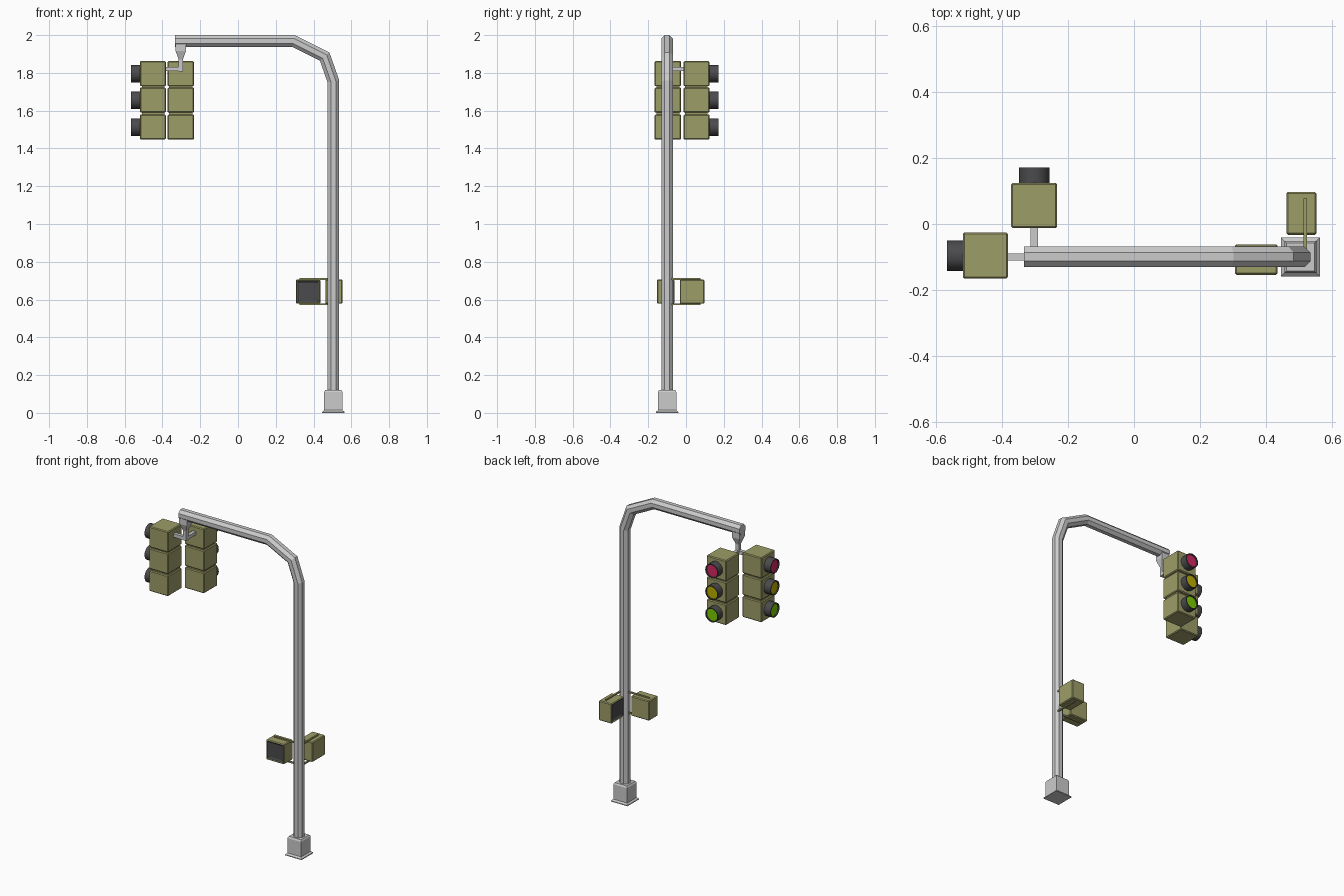
import bpy, bmesh, math
from mathutils import Matrix, Vector

if "Cube" in bpy.data.objects:
    bpy.data.objects.remove(bpy.data.objects["Cube"])


def mat(name, rgb):
    m = bpy.data.materials.new(name)
    m.diffuse_color = (*rgb, 1)
    m.use_nodes = True
    m.node_tree.nodes["Principled BSDF"].inputs["Base Color"].default_value = m.diffuse_color
    return m


OLIVE = mat("olive", (0.34, 0.34, 0.14))
DARK = mat("dark", (0.07, 0.07, 0.075))
LENSES = [("red", mat("red", (0.65, 0.02, 0.12))),
          ("yellow", mat("yellow", (0.5, 0.42, 0.0))),
          ("green", mat("green", (0.2, 0.6, 0.0)))]


def finish(name, bm, material=None, xf=Matrix()):
    bmesh.ops.recalc_face_normals(bm, faces=bm.faces)
    bm.transform(xf)
    me = bpy.data.meshes.new(name)
    bm.to_mesh(me)
    bm.free()
    ob = bpy.data.objects.new(name, me)
    bpy.context.collection.objects.link(ob)
    if material:
        me.materials.append(material)
    return ob


def new_box(center, size):
    bm = bmesh.new()
    bmesh.ops.create_cube(bm, size=1, matrix=Matrix.Translation(center) @ Matrix.Diagonal((*size, 1)))
    return bm


def box(name, center, size, material=None, bevel=0, xf=Matrix()):
    bm = new_box(center, size)
    if bevel:
        bmesh.ops.bevel(bm, geom=bm.edges[:], offset=bevel, segments=1, affect='EDGES')
    return finish(name, bm, material, xf)


def loft(name, rings, closed=False, material=None, xf=Matrix()):
    """Skin equal-sized rings; cap the ends, or join last to first."""
    bm = bmesh.new()
    vs = [[bm.verts.new(p) for p in r] for r in rings]
    n = len(vs[0])
    pairs = list(zip(vs, vs[1:])) + ([(vs[-1], vs[0])] if closed else [])
    for a, b in pairs:
        for i in range(n):
            bm.faces.new((a[i], a[(i + 1) % n], b[(i + 1) % n], b[i]))
    if not closed:
        bm.faces.new(vs[0])
        bm.faces.new(vs[-1])
    return finish(name, bm, material, xf)


def square(cx, cy, h, z, hy=None):
    hy = hy or h
    return [(cx + sx * h, cy + sy * hy, z) for sx, sy in ((-1, -1), (1, -1), (1, 1), (-1, 1))]


def place(x, y, z, deg):
    return Matrix.Translation((x, y, z)) @ Matrix.Rotation(math.radians(deg), 4, 'Z')


# Bent octagonal pole with mitred joints
PX, PY = 0.505, -0.1
path = [Vector(p) for p in ((PX, 0, 0.1), (PX, 0, 1.755), (0.459, 0, 1.886),
                            (0.294, 0, 1.969), (-0.333, 0, 1.969))]
R = 0.031 / math.cos(math.pi / 8)
rings = []
for i, p in enumerate(path):
    d0 = (p - path[max(i - 1, 0)]).normalized()
    d1 = (path[min(i + 1, len(path) - 1)] - p).normalized()
    t = (d0 + d1).normalized()
    n = Vector((t.z, 0, -t.x))
    mitre = 1 / t.dot(d1 if d1.length else d0)
    rings.append([p + n * (R * mitre * math.cos(a)) + Vector((0, PY + R * math.sin(a), 0))
                  for a in [math.pi / 8 + k * math.pi / 4 for k in range(8)]])
loft("pole", rings)

# Foot: flared flange, block and sloped cap
loft("pole_base", [square(PX, PY, h, z) for h, z in
                   ((0.059, 0), (0.059, 0.005), (0.049, 0.014), (0.049, 0.11), (0.043, 0.12))])

# Hanger and two side brackets for the signal heads
HX = -0.303
loft("signal_hanger", [square(HX, PY, h, z) for h, z in
                       ((0.011, 1.808), (0.011, 1.87), (0.027, 1.915), (0.027, 1.955))])
box("signal_bracket_side", (-0.346, PY, 1.82), (0.1, 0.022, 0.022))
box("signal_bracket_back", (HX, -0.05, 1.82), (0.022, 0.1, 0.022))


# Signal head, facing local -y
def signal_head(tag, xf):
    box(tag + "_core", (0, 0.002, 1.655), (0.122, 0.118, 0.38), OLIVE, 0, xf)
    for (colour, m), z in zip(LENSES, (1.796, 1.656, 1.513)):
        box(f"{tag}_{colour}_housing", (0, 0, z), (0.14, 0.137, 0.133), OLIVE, 0.005, xf)
        # hollow round visor
        rings = [[(r * math.cos(a), y, z + r * math.sin(a))
                  for a in [k * math.tau / 16 for k in range(16)]]
                 for r, y in ((0.046, -0.06), (0.046, -0.116), (0.040, -0.116), (0.040, -0.06))]
        ob = loft(f"{tag}_{colour}_visor", rings, True, DARK, xf)
        ob.data.shade_smooth()
        ob.data.set_sharp_from_angle(angle=math.radians(35))
        # lens disc inside the visor
        bm = bmesh.new()
        bmesh.ops.create_cone(bm, cap_ends=True, segments=16, radius1=0.041, radius2=0.041, depth=0.04,
                              matrix=Matrix.Translation((0, -0.088, z)) @ Matrix.Rotation(math.pi / 2, 4, 'X'))
        finish(f"{tag}_{colour}_lens", bm, m, xf)


signal_head("side_signal", place(-0.451, -0.096, 0, -90))
signal_head("back_signal", place(HX, 0.056, 0, 180))


# Pedestrian box, facing local -y, with pole towards local +x
def pedestrian_box(tag, xf):
    bm = new_box((0, 0, 0), (0.13, 0.092, 0.128))
    bmesh.ops.bevel(bm, geom=bm.edges[:], offset=0.005, segments=1, affect='EDGES')
    front = [min(bm.faces, key=lambda f: f.calc_center_median().y)]
    bmesh.ops.inset_region(bm, faces=front, thickness=0.003)
    bmesh.ops.translate(bm, verts=front[0].verts[:], vec=(0, 0.012, 0))
    finish(tag + "_housing", bm, OLIVE, xf)
    bm = new_box((0, -0.035, 0), (0.112, 0.012, 0.11))
    front = [min(bm.faces, key=lambda f: f.calc_center_median().y)]
    bmesh.ops.inset_region(bm, faces=front, thickness=0.012)
    bmesh.ops.translate(bm, verts=front[0].verts[:], vec=(0, 0.005, 0))
    finish(tag + "_screen", bm, DARK, xf)
    # straps above and below that reach the pole
    for part, s in (("top", 1), ("bottom", -1)):
        box(f"{tag}_{part}_strap", (0.043, 0.012, s * 0.0665), (0.176, 0.01, 0.009), OLIVE, 0, xf)


pedestrian_box("front_pedestrian_box", place(0.371, -0.108, 0.642, 0))
pedestrian_box("side_pedestrian_box", place(0.508, 0.032, 0.642, -90))
